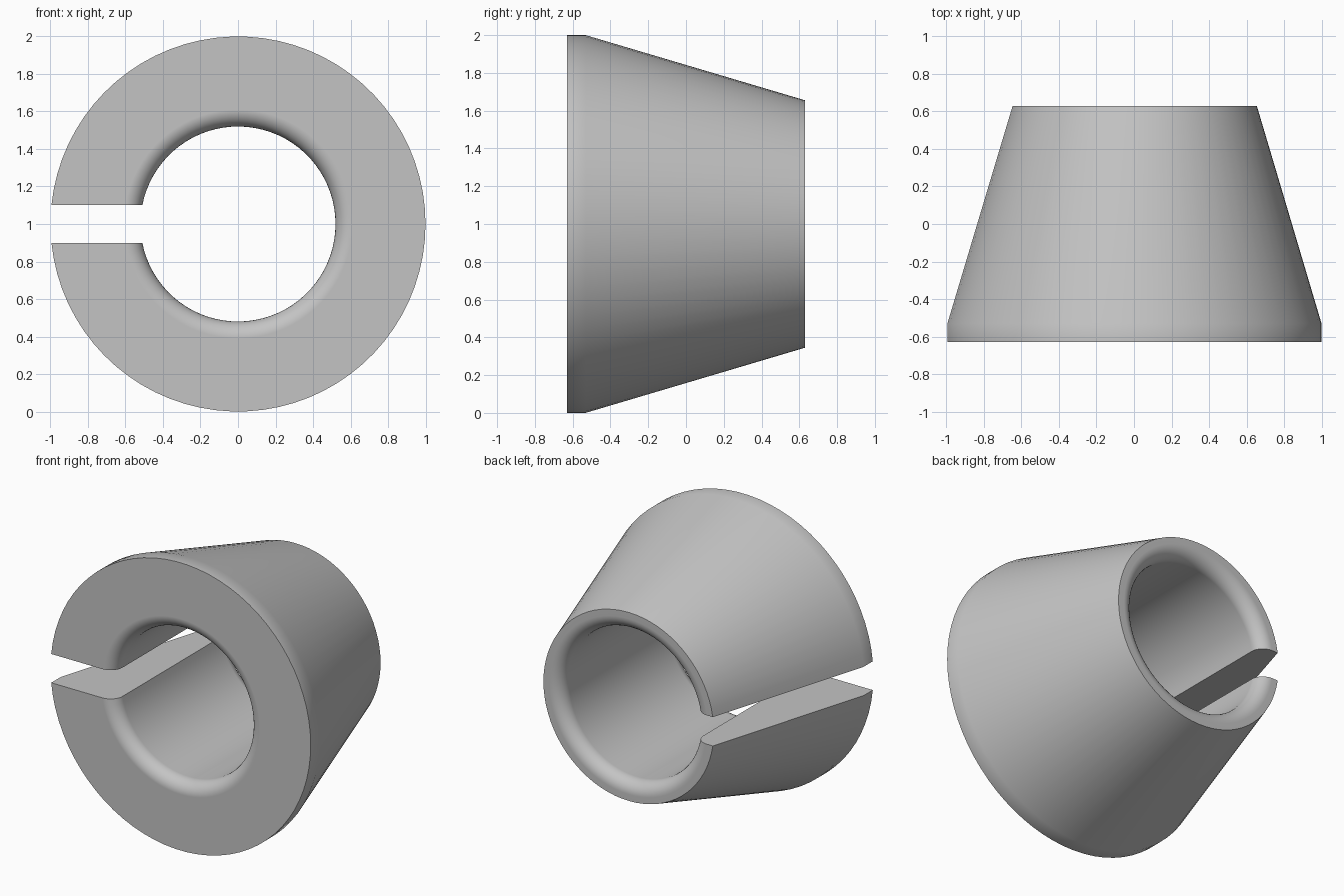
import bpy
import bmesh
from math import asin, cos, sin, pi, radians

cube = bpy.data.objects.get("Cube")
if cube:
    bpy.data.objects.remove(cube, do_unlink=True)

SEGMENTS = 72
FILLET_STEPS = 8
HALF_LENGTH = 0.63
BORE = 0.52
FILLET = 0.09
HALF_SLOT = 0.1

# Cross-section as (radius, y): outer collar and taper, then the rounded bore
profile = [(1, -HALF_LENGTH), (1, -0.53), (0.655, HALF_LENGTH)]


def add_fillet(y_sign, angles):
    for a in angles:
        profile.append((BORE + FILLET * (1 - sin(a)),
                        y_sign * (HALF_LENGTH - FILLET * (1 - cos(a)))))


steps = [pi / 2 * i / FILLET_STEPS for i in range(FILLET_STEPS + 1)]
add_fillet(1, steps)
add_fillet(-1, reversed(steps))

# Sweep the section around y, leaving a parallel-sided slot on the right
bm = bmesh.new()
rings = []
for i in range(SEGMENTS + 1):
    ring = []
    for r, y in profile:
        start = asin(HALF_SLOT / r)
        a = start + (2 * pi - 2 * start) * i / SEGMENTS
        ring.append(bm.verts.new((-r * cos(a), y, 1 + r * sin(a))))
    rings.append(ring)

for ring, following in zip(rings, rings[1:]):
    for j in range(len(profile)):
        k = (j + 1) % len(profile)
        bm.faces.new((ring[j], ring[k], following[k], following[j]))

# Flat slot walls
bm.faces.new(rings[0])
bm.faces.new(rings[-1])
bmesh.ops.recalc_face_normals(bm, faces=bm.faces[:])

mesh = bpy.data.meshes.new("split_tapered_collet")
bm.to_mesh(mesh)
bm.free()
collet = bpy.data.objects.new("split_tapered_collet", mesh)
bpy.context.collection.objects.link(collet)

# Plain grey material
grey = bpy.data.materials.new("plain_grey")
colour = (0.55, 0.55, 0.55, 1)
grey.diffuse_color = colour
grey.use_nodes = True
for node in grey.node_tree.nodes:
    if node.type == "BSDF_PRINCIPLED":
        node.inputs["Base Color"].default_value = colour
mesh.materials.append(grey)

# Smooth curved surfaces with sharp rims
bpy.ops.object.select_all(action="DESELECT")
collet.select_set(True)
bpy.context.view_layer.objects.active = collet
bpy.ops.object.shade_smooth_by_angle(angle=radians(30))
weighted = collet.modifiers.new("even_shading", "WEIGHTED_NORMAL")
weighted.keep_sharp = True
